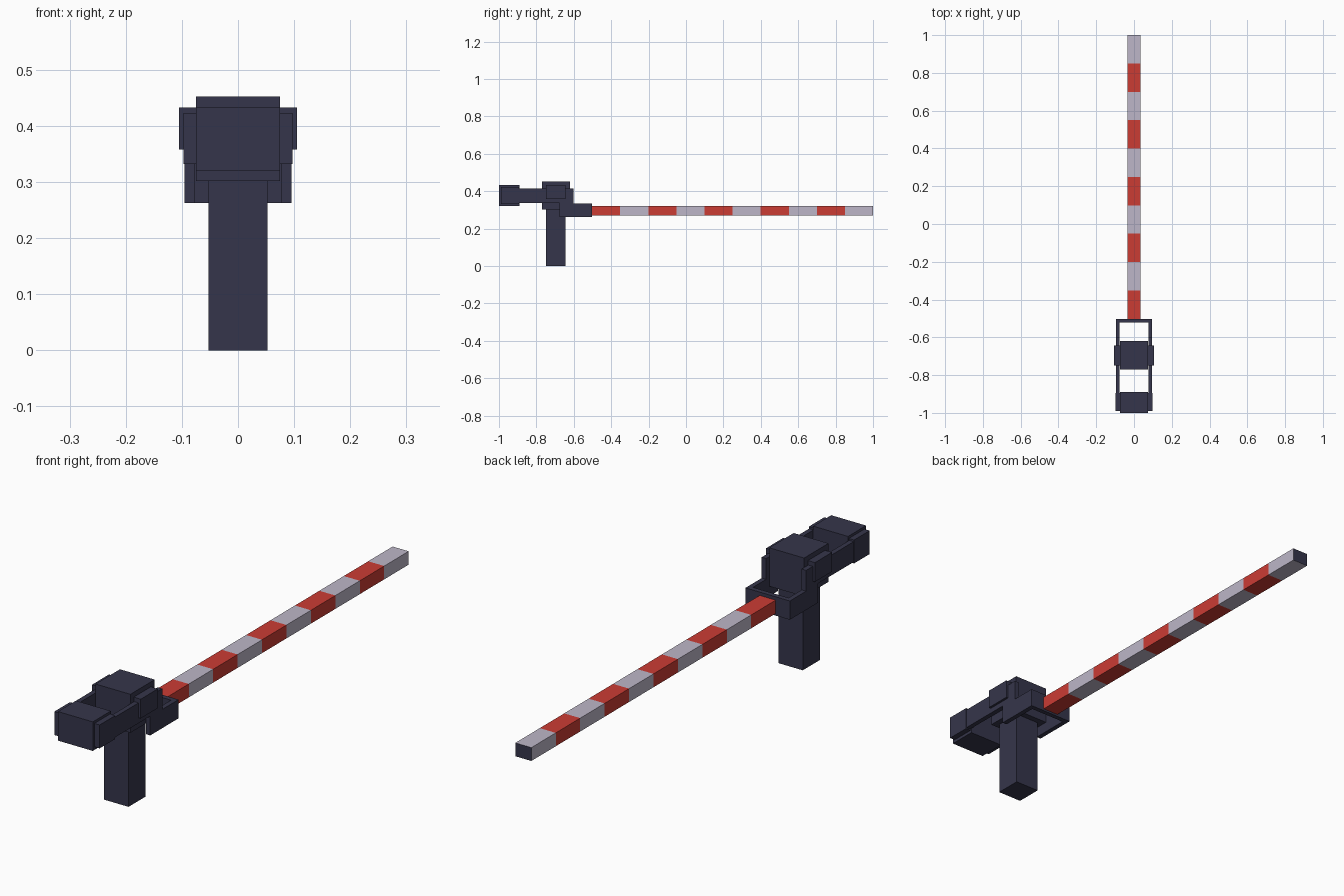
import bpy, bmesh

if "Cube" in bpy.data.objects:
    bpy.data.objects.remove(bpy.data.objects["Cube"])


def material(name, rgb):
    m = bpy.data.materials.new(name)
    m.diffuse_color = (*rgb, 1)
    m.use_nodes = True
    m.node_tree.nodes["Principled BSDF"].inputs["Base Color"].default_value = m.diffuse_color
    return m


DARK = material("dark slate", (0.036, 0.036, 0.070))
RED = material("signal red", (0.60, 0.045, 0.034))
PALE = material("pale grey", (0.51, 0.47, 0.58))


def finish(bm, name, mats):
    bmesh.ops.recalc_face_normals(bm, faces=bm.faces[:])
    mesh = bpy.data.meshes.new(name)
    bm.to_mesh(mesh)
    bm.free()
    for m in mats:
        mesh.materials.append(m)
    ob = bpy.data.objects.new(name, mesh)
    bpy.context.collection.objects.link(ob)
    return ob


def prism(name, profile, x0, x1):
    """Extrude a (y, z) outline along x."""
    bm = bmesh.new()
    face = bm.faces.new([bm.verts.new((x0, y, z)) for y, z in profile])
    ext = bmesh.ops.extrude_face_region(bm, geom=[face])["geom"]
    for v in ext:
        if isinstance(v, bmesh.types.BMVert):
            v.co.x = x1
    return finish(bm, name, [DARK])


def box(name, x, y, z):
    outline = [(y[0], z[0]), (y[1], z[0]), (y[1], z[1]), (y[0], z[1])]
    return prism(name, outline, *x)


# Post and motor head
box("post", (-0.0525, 0.0525), (-0.748, -0.643), (0, 0.31))
box("head", (-0.075, 0.075), (-0.769, -0.619), (0.302, 0.452))

# Pivot caps, cranked side arms and counterweight cheeks
arm_outline = [(-0.90, 0.337), (-0.676, 0.337), (-0.676, 0.262), (-0.502, 0.262),
               (-0.502, 0.335), (-0.602, 0.335), (-0.602, 0.416), (-0.90, 0.416)]
for s, side in ((-1, "left"), (1, "right")):
    box("pivot_cap_" + side, (s * 0.074, s * 0.105), (-0.748, -0.643), (0.358, 0.433))
    prism("arm_" + side, arm_outline, s * 0.0765, s * 0.0955)
    box("weight_cheek_" + side, (s * 0.074, s * 0.0975), (-0.990, -0.894), (0.332, 0.423))

# Counterweight and front yoke bar
box("counterweight", (-0.075, 0.075), (-1.0, -0.889), (0.32, 0.433))
box("yoke_bar", (-0.08, 0.08), (-0.521, -0.502), (0.262, 0.335))

# Striped boom, cut into ten bands, dark end faces
START, END, BANDS = -0.502, 1.0, 10
STEP = (END - START) / BANDS
bm = bmesh.new()
bmesh.ops.create_cube(bm, size=1)
for v in bm.verts:
    v.co = (v.co.x * 0.069, START if v.co.y < 0 else END, 0.296 + v.co.z * 0.052)
for i in range(1, BANDS):
    bmesh.ops.bisect_plane(bm, geom=bm.verts[:] + bm.edges[:] + bm.faces[:],
                           plane_co=(0, START + i * STEP, 0), plane_no=(0, 1, 0))
bm.normal_update()
for f in bm.faces:
    band = int((f.calc_center_median().y - START) / STEP)
    f.material_index = 2 if abs(f.normal.y) > 0.5 else band % 2
finish(bm, "boom", [RED, PALE, DARK])
